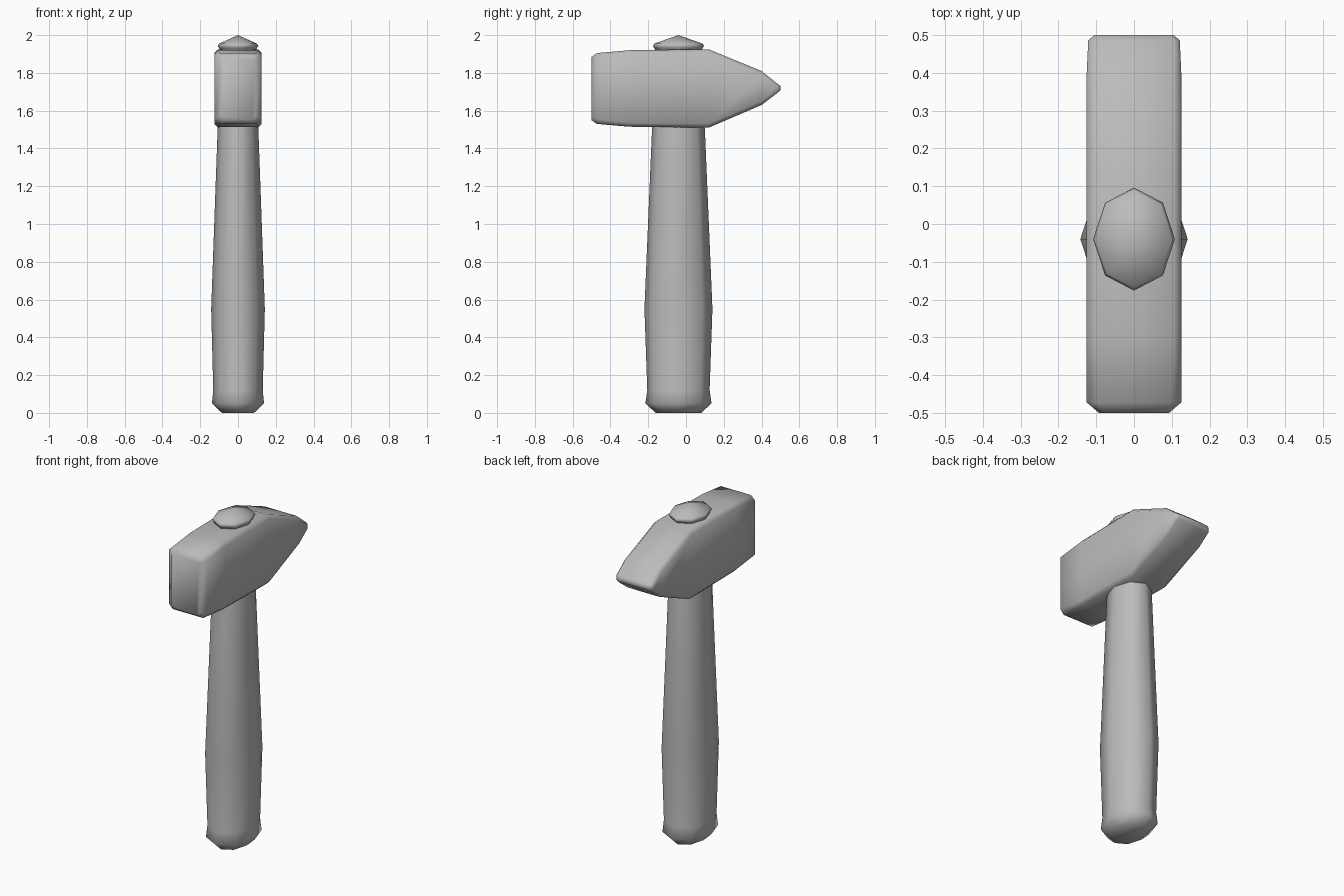
import bpy
import bmesh
from math import cos, sin, pi

cube = bpy.data.objects.get("Cube")
if cube:
    bpy.data.objects.remove(cube)

grey = bpy.data.materials.new("plain grey")
grey.use_nodes = True
colour = (0.5, 0.5, 0.5, 1)
grey.diffuse_color = colour
grey.node_tree.nodes["Principled BSDF"].inputs["Base Color"].default_value = colour

CENTRE_Y = -0.04


def loft(name, rings):
    """Skin a closed, smooth-shaded solid over rings of equal point count."""
    bm = bmesh.new()
    loops = [[bm.verts.new(p) for p in ring] for ring in rings]
    count = len(loops[0])
    for a, b in zip(loops, loops[1:]):
        for i in range(count):
            j = (i + 1) % count
            bm.faces.new((a[i], a[j], b[j], b[i]))
    bm.faces.new(loops[0])
    bm.faces.new(loops[-1])
    bmesh.ops.remove_doubles(bm, verts=bm.verts, dist=0.0002)
    bmesh.ops.recalc_face_normals(bm, faces=bm.faces)
    for face in bm.faces:
        face.smooth = True
    mesh = bpy.data.meshes.new(name)
    bm.to_mesh(mesh)
    bm.free()
    mesh.materials.append(grey)
    obj = bpy.data.objects.new(name, mesh)
    bpy.context.collection.objects.link(obj)
    return obj


def octagon(z, rx, ry):
    return [(rx * cos(i * pi / 4), CENTRE_Y + ry * sin(i * pi / 4), z)
            for i in range(8)]


def chamfered_section(y, half_width, low, high, cx, cz):
    """Rectangle across the head with its four corners cut off."""
    w, c = half_width, half_width - cx
    return [(x, y, z) for x, z in (
        (w, low + cz), (w, high - cz), (c, high), (-c, high),
        (-w, high - cz), (-w, low + cz), (-c, low), (c, low))]


# Handle: swelling grip, flared butt, tapering into the head
loft("handle", [octagon(*r) for r in (
    (0, 0.085, 0.12), (0.05, 0.138, 0.175), (0.12, 0.131, 0.165),
    (0.55, 0.142, 0.18), (1.5, 0.108, 0.14), (1.6, 0.1, 0.13))])

# Head: blunt striking face at the front, wedge-shaped peen at the back
loft("hammer_head", [chamfered_section(*s) for s in (
    (-0.5, 0.092, 1.55, 1.885, 0.015, 0.02),
    (-0.472, 0.125, 1.53, 1.905, 0.025, 0.025),
    (-0.3, 0.125, 1.515, 1.92, 0.02, 0.02),
    (0.12, 0.125, 1.51, 1.925, 0.02, 0.02),
    (0.4, 0.125, 1.63, 1.81, 0.02, 0.02),
    (0.485, 0.121, 1.695, 1.742, 0.015, 0.01),
    (0.5, 0.105, 1.708, 1.732, 0.01, 0.008))])

# Handle end poking out of the top of the head
loft("handle_cap", [octagon(*r) for r in (
    (1.9, 0.09, 0.115), (1.932, 0.1, 0.128), (1.942, 0.108, 0.136),
    (1.955, 0.1, 0.128), (2.0, 0.0001, 0.0001))])
